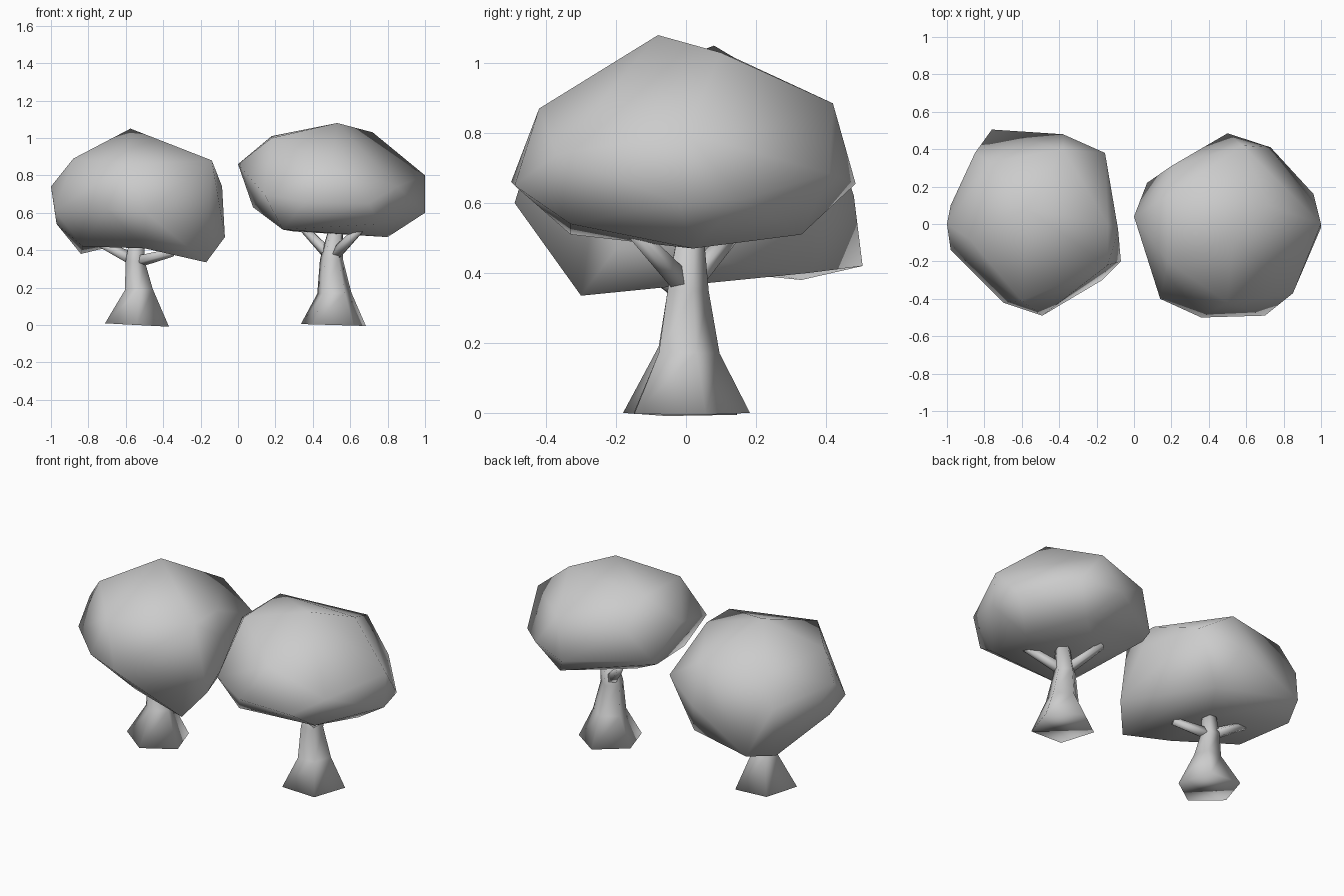
import bpy, bmesh
from math import sin, cos, pi
from mathutils import Vector

cube = bpy.data.objects.get("Cube")
if cube:
    bpy.data.objects.remove(cube, do_unlink=True)

# One plain grey for the whole model
grey = bpy.data.materials.new("plain_grey")
grey.use_nodes = True
grey.diffuse_color = (0.6, 0.6, 0.6, 1)
for node in grey.node_tree.nodes:
    if node.type == 'BSDF_PRINCIPLED':
        node.inputs["Base Color"].default_value = (0.6, 0.6, 0.6, 1)


def finish(bm, name):
    """Turn a bmesh into a smooth-shaded object."""
    bmesh.ops.recalc_face_normals(bm, faces=bm.faces[:])
    for face in bm.faces:
        face.smooth = True
    mesh = bpy.data.meshes.new(name)
    bm.to_mesh(mesh)
    bm.free()
    mesh.materials.append(grey)
    obj = bpy.data.objects.new(name, mesh)
    bpy.context.scene.collection.objects.link(obj)
    return obj


def add_tube(bm, path, radii, phase, sides=5):
    """Sweep a tapering polygon along a path and cap both ends."""
    points = [Vector(p) for p in path]
    rings = []
    for i, (point, radius) in enumerate(zip(points, radii)):
        ahead = points[min(i + 1, len(points) - 1)]
        behind = points[max(i - 1, 0)]
        turn = Vector((0, 0, 1)).rotation_difference(ahead - behind)
        angles = [phase + 2 * pi * k / sides for k in range(sides)]
        rings.append([bm.verts.new(point + turn @ Vector((radius * cos(a), radius * sin(a), 0)))
                      for a in angles])
    for low, high in zip(rings, rings[1:]):
        for k in range(sides):
            n = (k + 1) % sides
            bm.faces.new((low[k], low[n], high[n], high[k]))
    bm.faces.new(rings[0][::-1])
    bm.faces.new(rings[-1])


def build_trunk(name, path, radii, phase, fork, branch_ends):
    """Flared five-sided trunk with branches spreading from the fork."""
    bm = bmesh.new()
    add_tube(bm, path, radii, phase)
    for end in branch_ends:
        add_tube(bm, [fork, end], (0.036, 0.024), phase)
    return finish(bm, name)


def build_canopy(name, points, rim_height=0, hub=None):
    """Faceted crown around its corner points; a hub hollows the underside."""
    bm = bmesh.new()
    for p in points:
        bm.verts.new(p)
    bmesh.ops.convex_hull(bm, input=bm.verts[:])
    under = [f for f in bm.faces if all(v.co.z < rim_height for v in f.verts)]
    bmesh.ops.delete(bm, geom=under, context='FACES')
    loose = [v for v in bm.verts if not v.link_faces]
    bmesh.ops.delete(bm, geom=loose, context='VERTS')
    if hub:
        rim = [e for e in bm.edges if e.is_boundary]
        centre = bm.verts.new(hub)
        for edge in rim:
            bm.faces.new((edge.verts[0], edge.verts[1], centre))
    return finish(bm, name)


# Tall tree on the model's left
build_trunk("left_tree_trunk",
            [(0.51, 0, 0), (0.515, 0, 0.17), (0.5, 0, 0.35), (0.525, 0.01, 0.52)],
            (0.183, 0.096, 0.065, 0.04), pi / 2, (0.505, 0, 0.36),
            [(0.66, -0.15, 0.52), (0.35, 0.14, 0.52)])
build_canopy("left_tree_canopy", [
    # crown
    (0.53, -0.08, 1.08), (0.18, 0.15, 1.01), (0.72, 0.1, 1.03), (0.18, -0.2, 1.0),
    (0.5, -0.42, 0.87), (0.58, 0.42, 0.885), (0.2, 0.31, 0.86),
    (0, 0.04, 0.86), (1, 0, 0.8),
    # widest part
    (1, -0.02, 0.6), (0.5, 0.485, 0.655), (0.96, 0.16, 0.61), (0.73, 0.41, 0.685),
    (0.07, 0.22, 0.67), (0.08, 0.17, 0.63), (0.14, -0.4, 0.7),
    (0.36, -0.5, 0.66), (0.7, -0.49, 0.65), (0.85, -0.37, 0.74),
    # underside
    (0.8, 0.02, 0.47), (0.3, 0.05, 0.5), (0.24, -0.33, 0.51),
    (0.62, 0.33, 0.51), (0.75, -0.33, 0.54),
])

# Spreading tree on the model's right
build_trunk("right_tree_trunk",
            [(-0.54, 0, 0), (-0.53, 0, 0.19), (-0.55, 0, 0.34), (-0.54, 0, 0.47)],
            (0.18, 0.078, 0.054, 0.04), -pi / 2, (-0.545, 0, 0.34),
            [(-0.74, 0.08, 0.44), (-0.35, -0.08, 0.39)])
build_canopy("right_tree_canopy", [
    # crown
    (-0.575, 0.08, 1.05), (-0.14, -0.22, 0.88), (-0.14, 0, 0.88), (-0.38, 0.4, 0.86),
    (-0.88, -0.08, 0.89), (-0.6, -0.41, 0.86), (-0.77, 0.33, 0.85),
    (-1, 0, 0.74), (-0.085, -0.03, 0.74),
    # widest part
    (-0.98, -0.14, 0.61), (-0.97, 0, 0.54), (-0.98, 0.1, 0.66), (-0.7, -0.42, 0.62),
    (-0.49, -0.49, 0.6), (-0.07, -0.2, 0.47), (-0.155, 0.38, 0.71),
    (-0.38, 0.48, 0.62), (-0.85, 0.38, 0.68),
    # lower rim
    (-0.17, -0.3, 0.335), (-0.84, 0.33, 0.38), (-0.76, 0.505, 0.42),
    (-0.83, -0.08, 0.42), (-0.5, -0.28, 0.41), (-0.3, 0.35, 0.4),
], 0.46, (-0.55, 0, 0.45))
